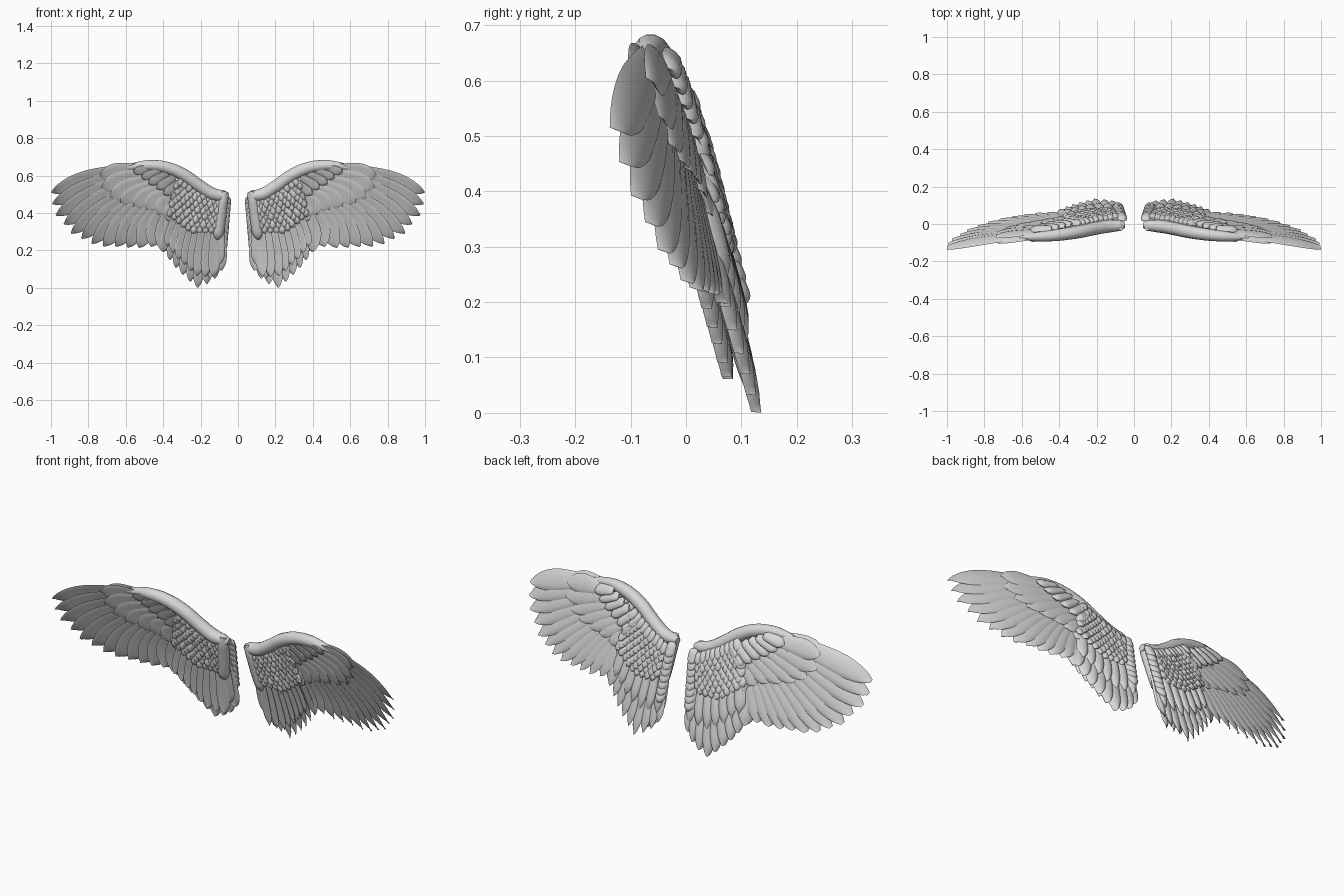
import bpy, bmesh, math, random
from mathutils import Vector

random.seed(4)
cube = bpy.data.objects.get("Cube")
if cube:
    bpy.data.objects.remove(cube, do_unlink=True)

grey = bpy.data.materials.new("feather grey")
grey.use_nodes = True
COLOUR = (0.68, 0.68, 0.68, 1)
grey.diffuse_color = COLOUR
grey.node_tree.nodes["Principled BSDF"].inputs["Base Color"].default_value = COLOUR


def sheet(x, z):
    """Depth of the curved sheet that the whole wing follows."""
    return 0.122 - 0.04 * x ** 2 - 0.088 * abs(x) ** 3 - 0.245 * z


def along(points, f):
    """Point at fraction f of a polyline's length."""
    pts = [Vector(p) for p in points]
    lengths = [(b - a).length for a, b in zip(pts, pts[1:])]
    d = f * sum(lengths)
    for a, b, n in zip(pts, pts[1:], lengths):
        if d <= n:
            return a.lerp(b, d / n)
        d -= n
    return pts[-1]


def feather(bm, base, tip, width, thick=0.006, off=0, lift=0, tilt=0, camber=0.006,
            bend=0, root=0.5, round_from=0.7, steps=12, sides=12):
    """Closed lens-section blade from base to tip, given in the x-z plane."""
    base, tip = Vector(base), Vector(tip)
    axis = tip - base
    side = Vector((-axis.y, axis.x)).normalized()
    rings = []
    for i in range(steps + 1):
        t = math.sin(math.pi / 2 * i / steps)
        half = width / 2 * (root + (1 - root) * min(1, t / 0.6))
        if t > round_from:
            half *= max(0.04, 1 - ((t - round_from) / (1 - round_from)) ** 2) ** 0.7
        if t < 0.06:
            half *= 0.6
        mid = base + axis * t + side * bend * math.sin(math.pi * t)
        ring = []
        for k in range(sides):
            a = 2 * math.pi * k / sides
            u = math.cos(a)
            p = mid + side * half * u
            v = thick * math.sin(a) * min(1, 2.4 * half / width)
            v += tilt * u + camber * (1 - u * u) * 2 * half / width
            ring.append(bm.verts.new((p.x, sheet(p.x, p.y) + off + lift * t + v, p.y)))
        rings.append(ring)
    for r, s in zip(rings, rings[1:]):
        for k in range(sides):
            n = (k + 1) % sides
            bm.faces.new((r[k], r[n], s[n], s[k]))
    bm.faces.new(rings[0][::-1])
    bm.faces.new(rings[-1])


def finish(obj):
    """Shade, colour and mirror a part to the other wing."""
    obj.data.materials.clear()
    obj.data.materials.append(grey)
    bpy.ops.object.select_all(action='DESELECT')
    obj.select_set(True)
    bpy.context.view_layer.objects.active = obj
    bpy.ops.object.shade_smooth_by_angle(angle=math.radians(45))
    obj.modifiers.new("other wing", 'MIRROR')


def part(name, bm):
    bmesh.ops.recalc_face_normals(bm, faces=bm.faces)
    mesh = bpy.data.meshes.new(name)
    bm.to_mesh(mesh)
    bm.free()
    obj = bpy.data.objects.new(name, mesh)
    bpy.context.collection.objects.link(obj)
    finish(obj)


def row(name, bases, tips, count, width, jitter=0.006, **kw):
    """Fan of feathers spread between a base line and a tip line."""
    bm = bmesh.new()
    for i in range(count):
        f = i / (count - 1)
        b, t = along(bases, f), along(tips, f)
        t = t + (b - t).normalized() * random.uniform(0, jitter)
        feather(bm, b, t, width * random.uniform(0.94, 1.06), **kw)
    part(name, bm)


# Long flight feathers
row("primary_feathers", [(.49, .645), (.45, .61), (.40, .55), (.33, .47)],
    [(1.0, .51), (1.0, .46), (.975, .39), (.905, .29), (.76, .225), (.6, .21), (.47, .215), (.41, .19)],
    13, .1, jitter=.01, tilt=-.01, camber=.006, bend=.02, lift=.004, round_from=.68)
row("secondary_feathers", [(.30, .55), (.22, .50), (.16, .47), (.10, .45)],
    [(.40, .19), (.32, .09), (.22, -.003), (.14, .03), (.09, .09)],
    9, .066, jitter=.003, tilt=-.009, camber=.008, lift=.008, thick=.008, round_from=.78)
row("secondary_back", [(.33, .45), (.24, .42), (.16, .42), (.09, .40)],
    [(.37, .25), (.29, .18), (.20, .13), (.10, .14)],
    7, .062, tilt=-.008, camber=.01, off=.014, lift=.004, thick=.009)
row("secondary_front", [(.31, .45), (.24, .42), (.18, .41), (.12, .40)],
    [(.38, .22), (.30, .13), (.22, .06), (.13, .06)],
    8, .062, tilt=-.009, camber=.008, off=-.014, lift=-.016, thick=.008, round_from=.78)

# Middle coverts on both faces of the wing
for face, off in (("front", -.013), ("back", .015)):
    row("middle_coverts_" + face, [(.47, .63), (.41, .59), (.34, .52), (.28, .47)],
        [(.74, .60), (.74, .54), (.68, .47), (.58, .44), (.47, .42), (.38, .36)],
        8, .092, tilt=-.006, camber=.004, off=off, lift=.002, bend=.01)

# Plump coverts below the arm
for face, off in (("front", -.024), ("back", .026)):
    row("arm_coverts_" + face, [(.44, .645), (.36, .61), (.27, .55)],
        [(.56, .62), (.50, .57), (.42, .52), (.36, .46)],
        6, .052, thick=.012, tilt=-.006, off=off, root=.7)

# Small overlapping scale feathers
upper = (.10, .485), (.20, .535), (.30, .60)
lower = (.12, .35), (.23, .345), (.34, .43)
ROWS, COLUMNS = 8, 9
for face, off, sign in (("front", -.014, -1), ("back", .022, 1)):
    bm = bmesh.new()
    for r in range(ROWS):
        for i in range(COLUMNS):
            f = (i + .5 * (r % 2)) / (COLUMNS - .5)
            p = along(upper, f).lerp(along(lower, f), r / (ROWS - 1))
            aim = Vector((.1 + .6 * f, -1)).normalized() * .06
            feather(bm, p, p + aim, .044, thick=.009, off=off + sign * random.uniform(-.003, .003),
                    lift=sign * .012, camber=sign * .007, tilt=-.003, root=.75, round_from=.5,
                    steps=7, sides=8)
    part("scale_feathers_" + face, bm)

# Stacked feathers down the root edge
bm = bmesh.new()
for i in range(8):
    p = Vector((.062, .49)).lerp(Vector((.08, .27)), i / 7)
    feather(bm, p, p + Vector((.008, -.075)), .058, thick=.014, off=.018, lift=.014,
            root=.8, round_from=.5)
part("root_coverts", bm)

# Thick folded feathers on the front of the root
bm = bmesh.new()
feather(bm, (.072, .515), (.112, .255), .062, thick=.026, off=-.016, camber=0, root=.8, round_from=.8)
feather(bm, (.10, .40), (.105, .12), .07, thick=.012, off=-.008, camber=.004, root=.8, round_from=.75)
feather(bm, (.11, .40), (.15, .05), .06, thick=.01, off=-.004, camber=.004, root=.8, round_from=.75)
part("root_fold", bm)

# Rounded arm along the leading edge
curve = bpy.data.curves.new("leading_arm", 'CURVE')
curve.dimensions = '3D'
curve.bevel_depth = .034
curve.bevel_resolution = 5
curve.use_fill_caps = True
path = [(.05, .49, .5), (.075, .492, .85), (.13, .50, 1), (.20, .54, 1), (.29, .603, 1), (.38, .642, .95),
        (.47, .655, .85), (.54, .651, .65), (.61, .64, .3)]
spline = curve.splines.new('BEZIER')
spline.bezier_points.add(len(path) - 1)
for bp, (x, z, r) in zip(spline.bezier_points, path):
    bp.co = (x, sheet(x, z) - .01 * r, z)
    bp.radius = r
    bp.handle_left_type = bp.handle_right_type = 'AUTO'
arm = bpy.data.objects.new("leading_arm", curve)
bpy.context.collection.objects.link(arm)
bpy.ops.object.select_all(action='DESELECT')
arm.select_set(True)
bpy.context.view_layer.objects.active = arm
bpy.ops.object.convert(target='MESH')
finish(bpy.context.view_layer.objects.active)
